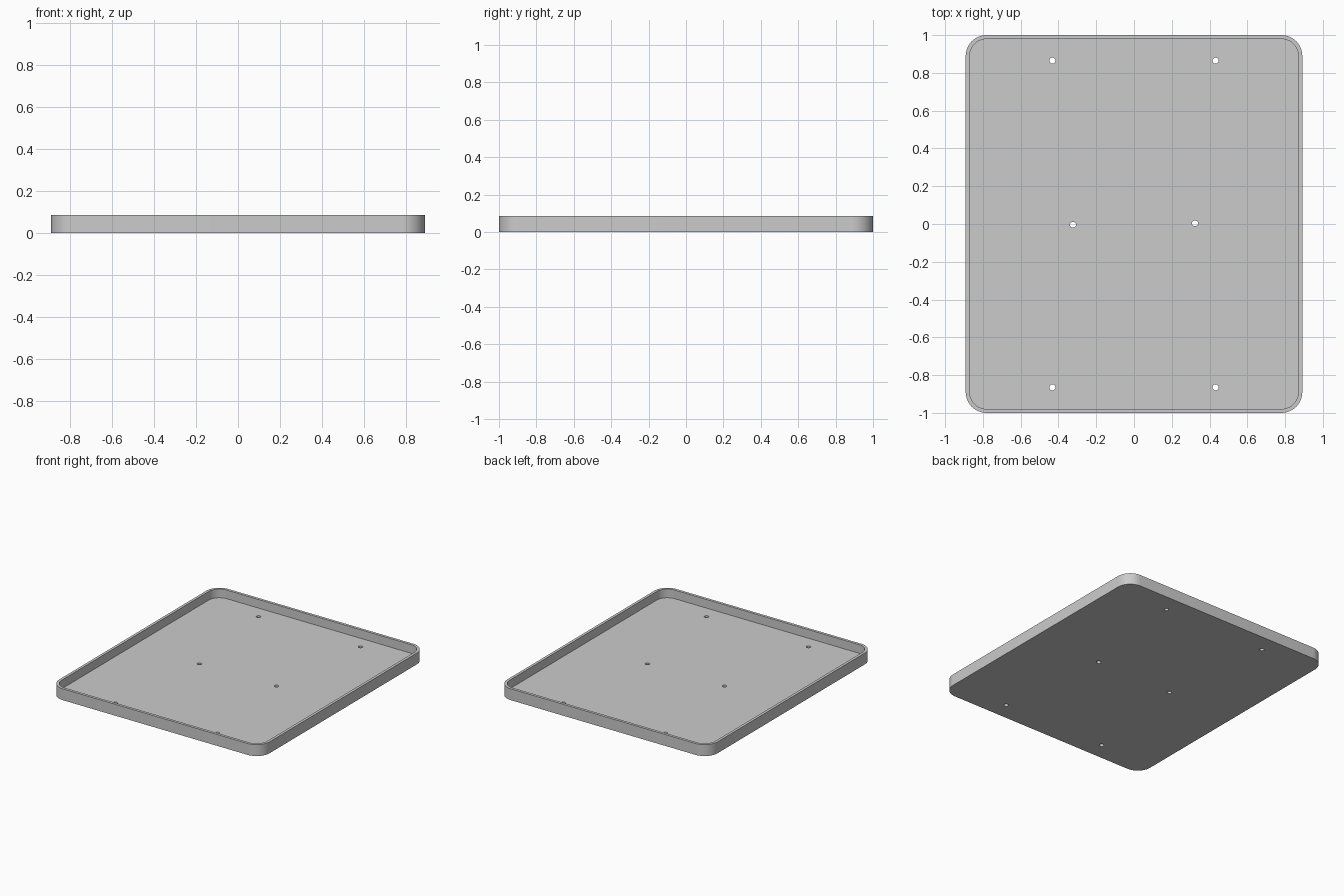
import bpy, bmesh, math

cube = bpy.data.objects.get("Cube")
if cube:
    bpy.data.objects.remove(cube, do_unlink=True)

HALF_X, HALF_Y, HEIGHT = 0.891, 1.0, 0.087
RADIUS, WALL, FLOOR = 0.11, 0.021, 0.021
STEPS = 12

grey = bpy.data.materials.new("light grey")
grey.use_nodes = True
colour = (0.6, 0.6, 0.6, 1)
grey.diffuse_color = colour
grey.node_tree.nodes["Principled BSDF"].inputs["Base Color"].default_value = colour


def rounded_outline(hx, hy, r):
    """Counter-clockwise rectangle outline with round corners."""
    points = []
    for i, (sx, sy) in enumerate([(1, 1), (-1, 1), (-1, -1), (1, -1)]):
        for s in range(STEPS + 1):
            a = (i + s / STEPS) * math.pi / 2
            points.append((sx * (hx - r) + r * math.cos(a),
                           sy * (hy - r) + r * math.sin(a)))
    return points


def circle_outline(cx, cy, r, sides=24):
    return [(cx + r * math.cos(a), cy + r * math.sin(a))
            for a in (2 * math.pi * k / sides for k in range(sides))]


def prism(name, outlines, z0, z1):
    """Extrude each outline straight up into a closed solid."""
    bm = bmesh.new()
    for outline in outlines:
        face = bm.faces.new([bm.verts.new((x, y, z0)) for x, y in outline])
        top = bmesh.ops.extrude_face_region(bm, geom=[face])["geom"]
        verts = [v for v in top if isinstance(v, bmesh.types.BMVert)]
        bmesh.ops.translate(bm, verts=verts, vec=(0, 0, z1 - z0))
    bmesh.ops.recalc_face_normals(bm, faces=bm.faces)
    mesh = bpy.data.meshes.new(name)
    bm.to_mesh(mesh)
    bm.free()
    mesh.materials.append(grey)
    obj = bpy.data.objects.new(name, mesh)
    bpy.context.collection.objects.link(obj)
    return obj


# Tray body and the cavity that leaves a thin rim and floor
tray = prism("tray", [rounded_outline(HALF_X, HALF_Y, RADIUS)], 0, HEIGHT)
cavity = prism("cavity_cutter",
               [rounded_outline(HALF_X - WALL, HALF_Y - WALL, RADIUS - WALL)],
               FLOOR, HEIGHT + 0.1)

# Screw holes: four near the ends, two slightly staggered in the middle
centres = [(sx * 0.432, sy * 0.865) for sx in (-1, 1) for sy in (-1, 1)]
centres += [(s * 0.323, s * 0.004) for s in (-1, 1)]
holes = prism("hole_cutter", [circle_outline(x, y, 0.016) for x, y in centres],
              -0.1, FLOOR + 0.03)

bpy.ops.object.select_all(action='DESELECT')
bpy.context.view_layer.objects.active = tray
tray.select_set(True)
for cutter in (cavity, holes):
    mod = tray.modifiers.new(cutter.name, 'BOOLEAN')
    mod.operation = 'DIFFERENCE'
    mod.solver = 'EXACT'
    mod.object = cutter
    bpy.ops.object.modifier_apply(modifier=mod.name)
    bpy.data.objects.remove(cutter, do_unlink=True)

# Smooth round corners and holes, crisp rim edges
bpy.ops.object.shade_smooth_by_angle(angle=math.radians(30))
